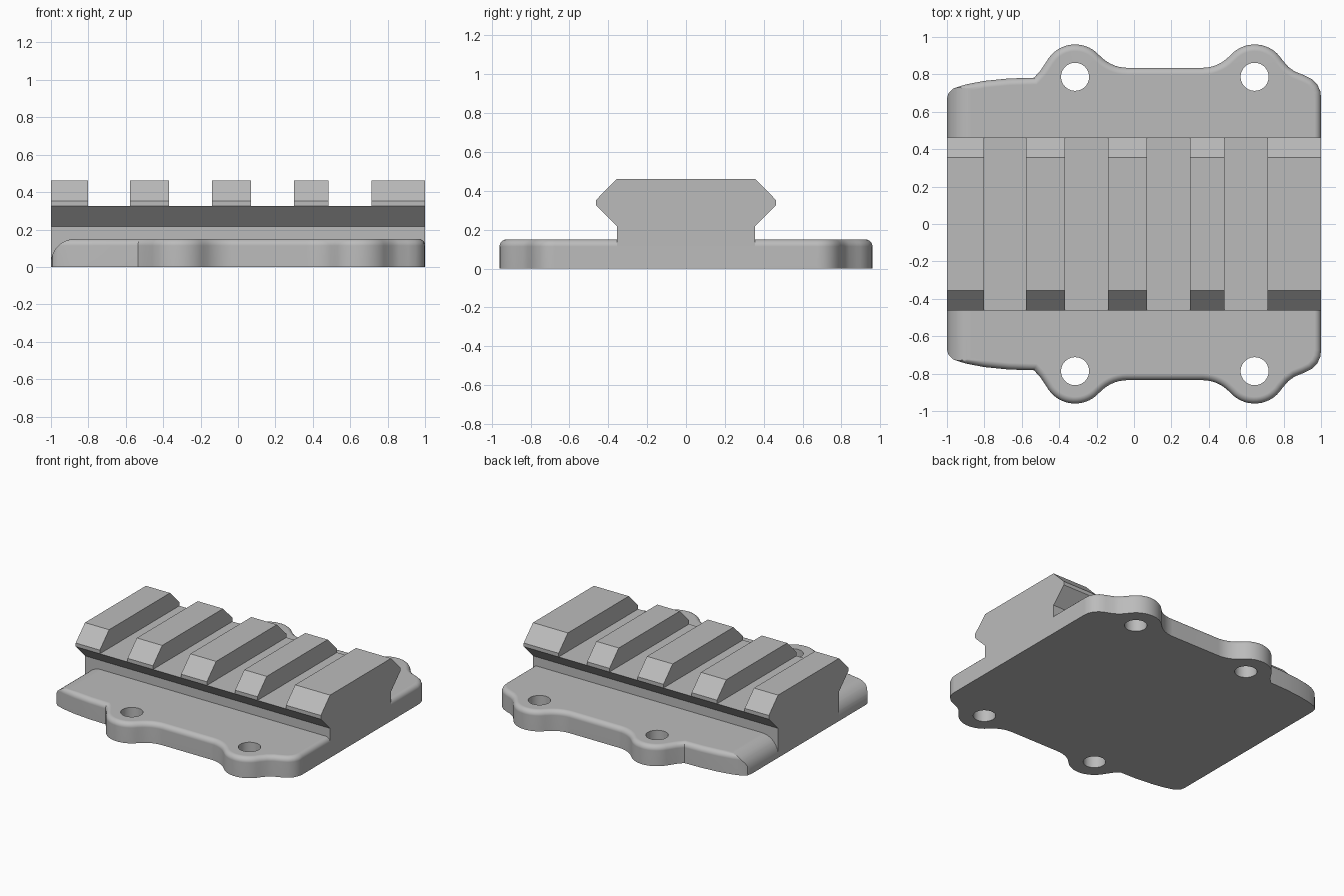
import bpy
import bmesh
from math import sin, cos, radians, pi

cube = bpy.data.objects.get("Cube")
if cube:
    bpy.data.objects.remove(cube, do_unlink=True)

grey = bpy.data.materials.new("Satin grey")
grey.use_nodes = True
grey.diffuse_color = (0.5, 0.5, 0.5, 1)
grey.node_tree.nodes["Principled BSDF"].inputs["Base Color"].default_value = (0.5, 0.5, 0.5, 1)


def prism(name, points, start, direction):
    """Extrude a closed outline of 3D points along a direction."""
    bm = bmesh.new()
    face = bm.faces.new([bm.verts.new(p) for p in points])
    moved = bmesh.ops.extrude_face_region(bm, geom=[face])["geom"]
    bmesh.ops.translate(bm, vec=direction,
                        verts=[v for v in moved if isinstance(v, bmesh.types.BMVert)])
    bmesh.ops.translate(bm, vec=start, verts=bm.verts)
    bmesh.ops.recalc_face_normals(bm, faces=bm.faces)
    mesh = bpy.data.meshes.new(name)
    bm.to_mesh(mesh)
    bm.free()
    mesh.materials.append(grey)
    obj = bpy.data.objects.new(name, mesh)
    bpy.context.collection.objects.link(obj)
    return obj


def arc(cx, cy, r, a0, a1, n):
    steps = [radians(a0 + (a1 - a0) * i / n) for i in range(n + 1)]
    return [(cx + r * cos(a), cy + r * sin(a)) for a in steps]


def activate(obj):
    bpy.ops.object.select_all(action="DESELECT")
    obj.select_set(True)
    bpy.context.view_layer.objects.active = obj


def cut(obj, cutter):
    cutter.hide_render = True
    mod = obj.modifiers.new("Cut", "BOOLEAN")
    mod.operation = "DIFFERENCE"
    mod.solver = "EXACT"
    mod.object = cutter
    activate(obj)
    bpy.ops.object.modifier_apply(modifier=mod.name)
    bpy.data.objects.remove(cutter, do_unlink=True)


# Base plate: half outline with two screw ears, mirrored front to back
HOLES = (-0.315, 0.645)
HOLE_Y, EAR_R, THICK = 0.787, 0.173, 0.15
half = [(-1, 0.67), (-0.992, 0.7), (-0.965, 0.725), (-0.9, 0.746), (-0.8, 0.765),
        (-0.67, 0.778), (-0.535, 0.782), (-0.5, 0.82)]
half += arc(HOLES[0], HOLE_Y, EAR_R, 146, 41.5, 14)
half += arc(-0.035, 1.035, 0.2, 224, 270, 7)
half += arc(0.365, 1.035, 0.2, 270, 316, 7)
half += arc(HOLES[1], HOLE_Y, EAR_R, 138.5, 32, 14)
half += [(0.825, 0.84), (0.86, 0.815), (0.91, 0.795), (0.95, 0.775),
         (0.98, 0.745), (0.996, 0.71), (1, 0.675)]
outline = half + [(x, -y) for x, y in reversed(half)]
plate = prism("base_plate", [(x, y, 0) for x, y in outline], (0, 0, 0), (0, 0, THICK))

# Rounded upper rim
bm = bmesh.new()
bm.from_mesh(plate.data)
rim = [e for e in bm.edges if all(v.co.z > THICK - 0.001 for v in e.verts)]
bmesh.ops.bevel(bm, geom=rim, offset=0.036, offset_type="OFFSET", segments=5,
                profile=0.5, affect="EDGES", clamp_overlap=False)
bm.to_mesh(plate.data)
bm.free()

# Broad rounding of the right-hand end
nose = arc(-0.87, 0.02, 0.13, 90, 180, 12) + [(-1.2, 0.02), (-1.2, 0.4), (-0.87, 0.4)]
cut(plate, prism("nose_cutter", [(x, 0, z) for x, z in nose], (0, -1.2, 0), (0, 2.4, 0)))

# Screw holes
for x in HOLES:
    for y in (-HOLE_Y, HOLE_Y):
        ring = arc(x, y, 0.075, 0, 360, 40)[:-1]
        cut(plate, prism("hole_cutter", [(a, b, 0) for a, b in ring],
                         (0, 0, -0.1), (0, 0, 0.4)))

activate(plate)
bpy.ops.object.shade_smooth_by_angle(angle=pi / 6)
weighted = plate.modifiers.new("Even shading", "WEIGHTED_NORMAL")
weighted.keep_sharp = True


# Rail parts: symmetric cross-sections extruded along x
def rail_part(name, side, x0, x1):
    section = side + [(-y, z) for y, z in reversed(side)]
    return prism(name, [(0, y, z) for y, z in section], (x0, 0, 0), (x1 - x0, 0, 0))


SLOT = 0.326
rail_part("rail_body", [(0.355, 0.001), (0.355, 0.217), (0.463, SLOT)], -1, 1)

# Cross teeth between the slots
teeth = [(-1, -0.803), (-0.577, -0.37), (-0.14, 0.07), (0.3, 0.483), (0.715, 1)]
for i, (x0, x1) in enumerate(teeth):
    rail_part(f"rail_tooth_{i + 1}", [(0.463, SLOT), (0.463, 0.353), (0.355, 0.462)], x0, x1)
